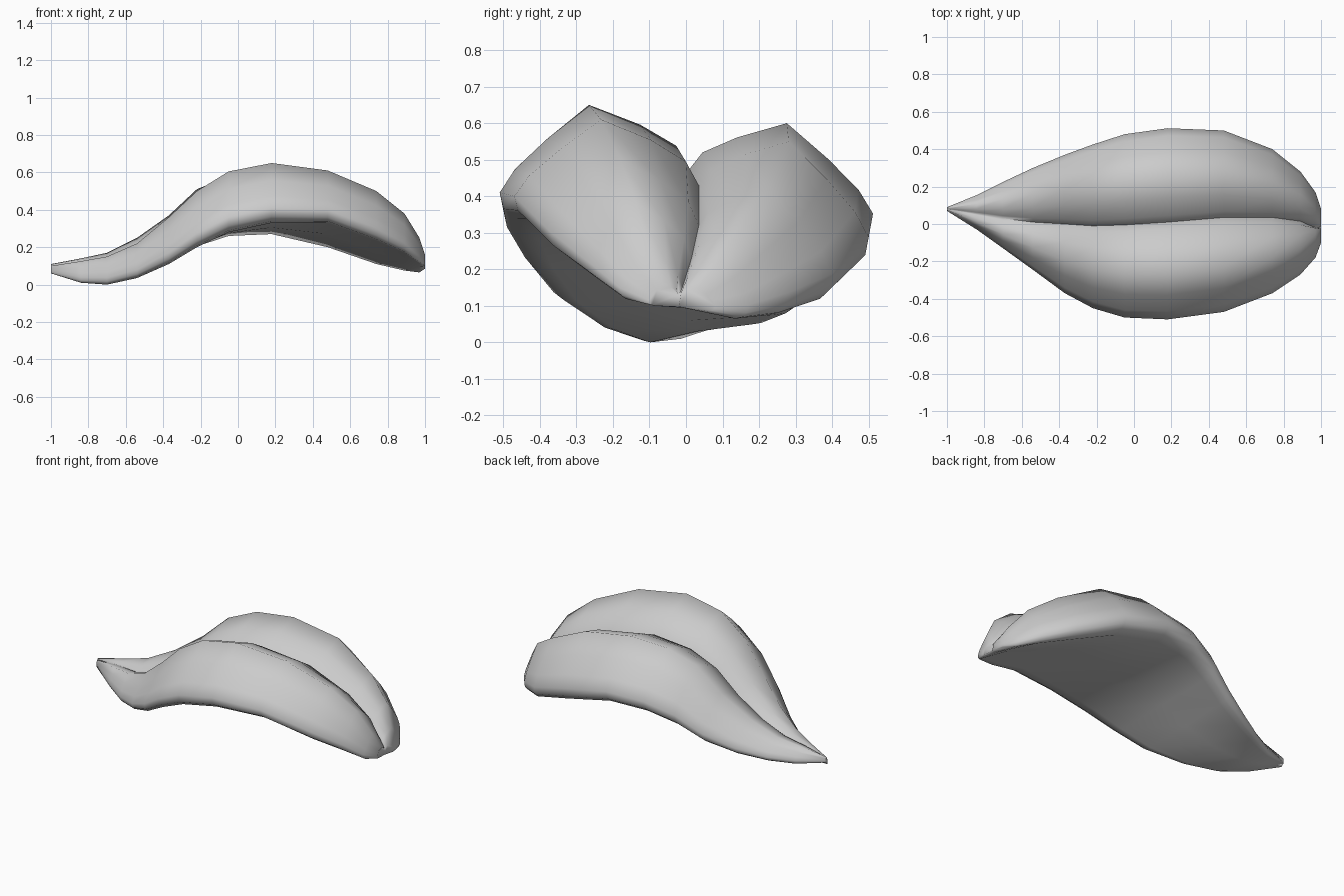
import bpy, bmesh

if "Cube" in bpy.data.objects:
    bpy.data.objects.remove(bpy.data.objects["Cube"])

# Leaf stations: x, left edge y, right edge y, fold y,
# left underside z, right underside z, left crest z, right crest z, fold z
STATIONS = [
    (-1.00, .07, .09, .08, .06, .075, .10, .11, .10),
    (-.84, -.03, .155, .055, .01, .045, .125, .14, .12),
    (-.70, -.13, .225, .03, .00, .05, .15, .17, .12),
    (-.54, -.245, .30, .01, .035, .075, .22, .25, .16),
    (-.37, -.37, .37, .00, .11, .125, .36, .37, .25),
    (-.22, -.45, .425, -.01, .20, .205, .50, .51, .36),
    (-.05, -.50, .48, -.005, .28, .26, .605, .58, .44),
    (.18, -.51, .512, .01, .33, .27, .65, .60, .475),
    (.48, -.47, .50, .035, .33, .20, .61, .55, .43),
    (.74, -.37, .40, .035, .235, .11, .50, .42, .32),
    (.89, -.27, .28, .015, .17, .075, .38, .32, .23),
    (.97, -.18, .17, -.01, .115, .065, .25, .215, .15),
    (1.00, -.10, .08, -.02, .10, .085, .16, .15, .13),
]
# Lobe section: inner slope rises from fold to crest, outer slope falls to rim
INNER = [(.07, .36), (.26, .69), (.53, 1.0)]
OUTER = [(.75, .71), (.92, .45), (1.0, .25), (.98, .11), (.91, .03), (.80, 0)]


def lobe(yv, edge, low, crest, fold):
    pts = [(t, fold + (crest - fold) * k) for t, k in INNER]
    pts += [(t, low + (crest - low) * k) for t, k in OUTER]
    return [(yv + (edge - yv) * t, z) for t, z in pts]


bm = bmesh.new()
rings = []
for x, yl, yr, yv, zl, zr, cl, cr, zv in STATIONS:
    left = lobe(yv, yl, zl, cl, zv)
    right = lobe(yv, yr, zr, cr, zv)
    mid = [(yv, (zl + zr) / 2 + .005)]
    section = [(yv, zv)] + right + mid + left[::-1]
    ring = [bm.verts.new((x, y, z)) for y, z in section]
    if x > .95:
        ring[0].co.x -= .025  # notch at the blunt end
    rings.append(ring)

n = len(rings[0])
for a, b in zip(rings, rings[1:]):
    for i in range(n):
        j = (i + 1) % n
        bm.faces.new((a[i], a[j], b[j], b[i]))

# End caps, each closed as two halves meeting at the fold
h = n // 2
for ring in (rings[0], rings[-1]):
    bm.faces.new(ring[:h + 1])
    bm.faces.new(ring[h:] + ring[:1])
bmesh.ops.recalc_face_normals(bm, faces=bm.faces[:])

# Keep the central fold crisp
for a, b in zip(rings[2:], rings[3:]):
    bm.edges.get((a[0], b[0])).smooth = False
for f in bm.faces:
    f.smooth = True

mesh = bpy.data.meshes.new("folded_leaf")
bm.to_mesh(mesh)
bm.free()
leaf = bpy.data.objects.new("folded_leaf", mesh)
bpy.context.collection.objects.link(leaf)
